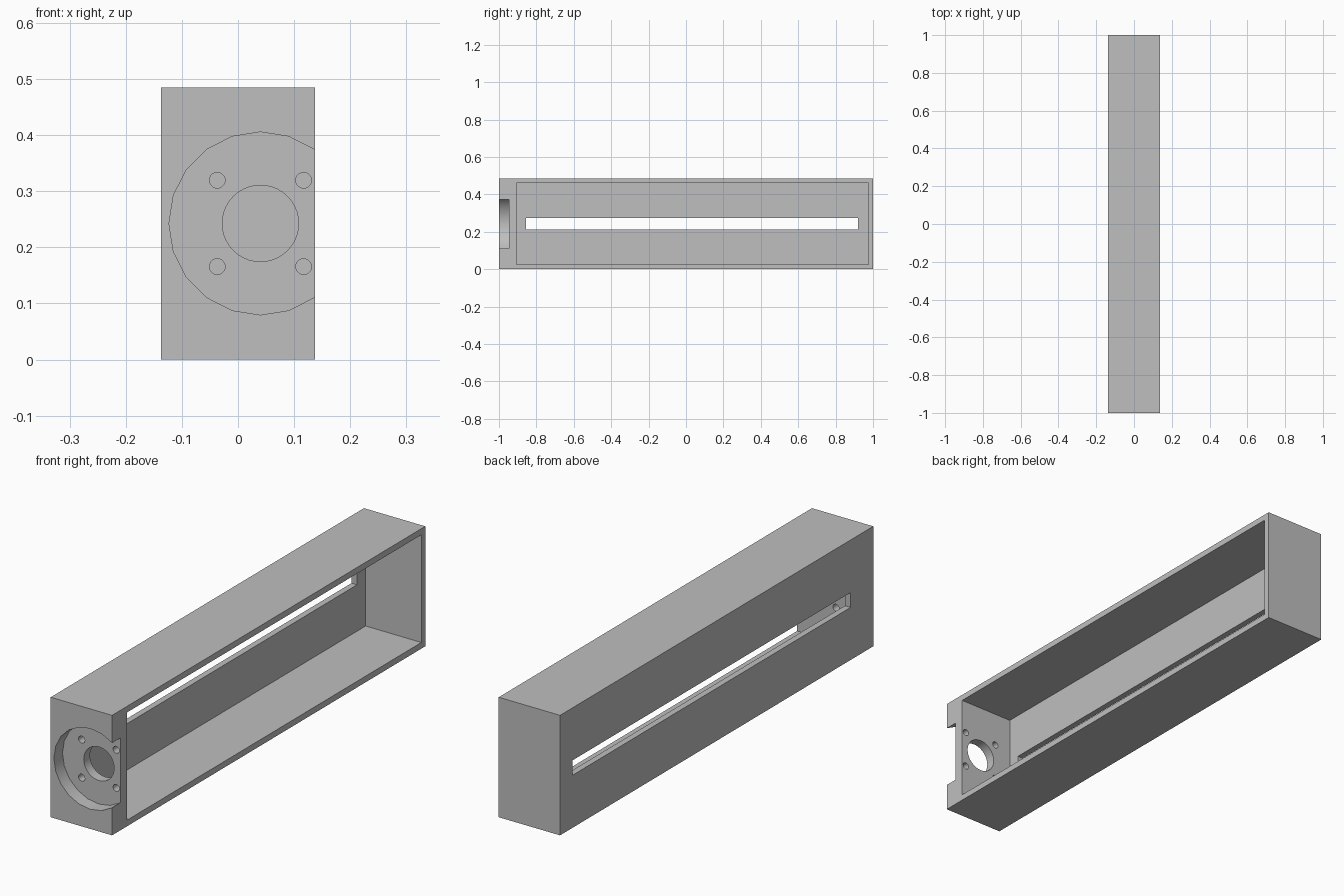
import bpy
import math
from mathutils import Matrix

if "Cube" in bpy.data.objects:
    bpy.data.objects.remove(bpy.data.objects["Cube"], do_unlink=True)

# Plain grey material
grey = bpy.data.materials.new("plain_grey")
grey.use_nodes = True
colour = (0.52, 0.52, 0.52, 1)
grey.diffuse_color = colour
grey.node_tree.nodes["Principled BSDF"].inputs["Base Color"].default_value = colour


def box(name, x, y, z):
    """Box given by its (low, high) limits on each axis."""
    bpy.ops.mesh.primitive_cube_add(size=1)
    ob = bpy.context.object
    ob.name = name
    spans = (x, y, z)
    scale = Matrix.Diagonal([b - a for a, b in spans] + [1])
    move = Matrix.Translation([(a + b) / 2 for a, b in spans])
    ob.data.transform(move @ scale)
    ob.data.materials.append(grey)
    return ob


def bore(name, x, z, radius, y0, y1, sides):
    """Cylinder along y, used as a drill."""
    bpy.ops.mesh.primitive_cylinder_add(vertices=sides, radius=radius, depth=y1 - y0)
    ob = bpy.context.object
    ob.name = name
    ob.data.transform(Matrix.Translation((x, (y0 + y1) / 2, z))
                      @ Matrix.Rotation(math.pi / 2, 4, "X"))
    ob.data.materials.append(grey)
    return ob


W, H = 0.137, 0.485
AX, AZ = 0.04, 0.2425   # motor axis

housing = box("housing", (-W, W), (-1, 1), (0, H))

cutters = [
    # Cavity open on the left side, and the long slot through its floor
    box("cavity_cutter", (-W + 0.025, W + 0.1), (-0.905, 0.975), (0.025, H - 0.025)),
    box("slot_cutter", (-W - 0.1, 0), (-0.855, 0.92), (AZ - 0.03, AZ + 0.03)),
    # Round recess and shaft hole in the front wall
    bore("recess_cutter", AX, AZ, 0.163, -1.1, -0.945, 20),
    bore("shaft_cutter", AX, AZ, 0.068, -1.05, -0.85, 40),
]
# Four screw holes around the shaft
for sx in (-1, 1):
    for sz in (-1, 1):
        cutters.append(bore("screw_cutter", AX + sx * 0.077, AZ + sz * 0.077,
                            0.014, -1.05, -0.85, 20))

# Apply the cuts one by one
for cutter in cutters:
    cutter.hide_render = True
    mod = housing.modifiers.new(cutter.name, "BOOLEAN")
    mod.operation = "DIFFERENCE"
    mod.solver = "EXACT"
    mod.object = cutter
    bpy.ops.object.select_all(action="DESELECT")
    housing.select_set(True)
    bpy.context.view_layer.objects.active = housing
    bpy.ops.object.modifier_apply(modifier=mod.name)
    bpy.data.objects.remove(cutter, do_unlink=True)

bpy.ops.object.shade_smooth_by_angle(angle=math.radians(30))
